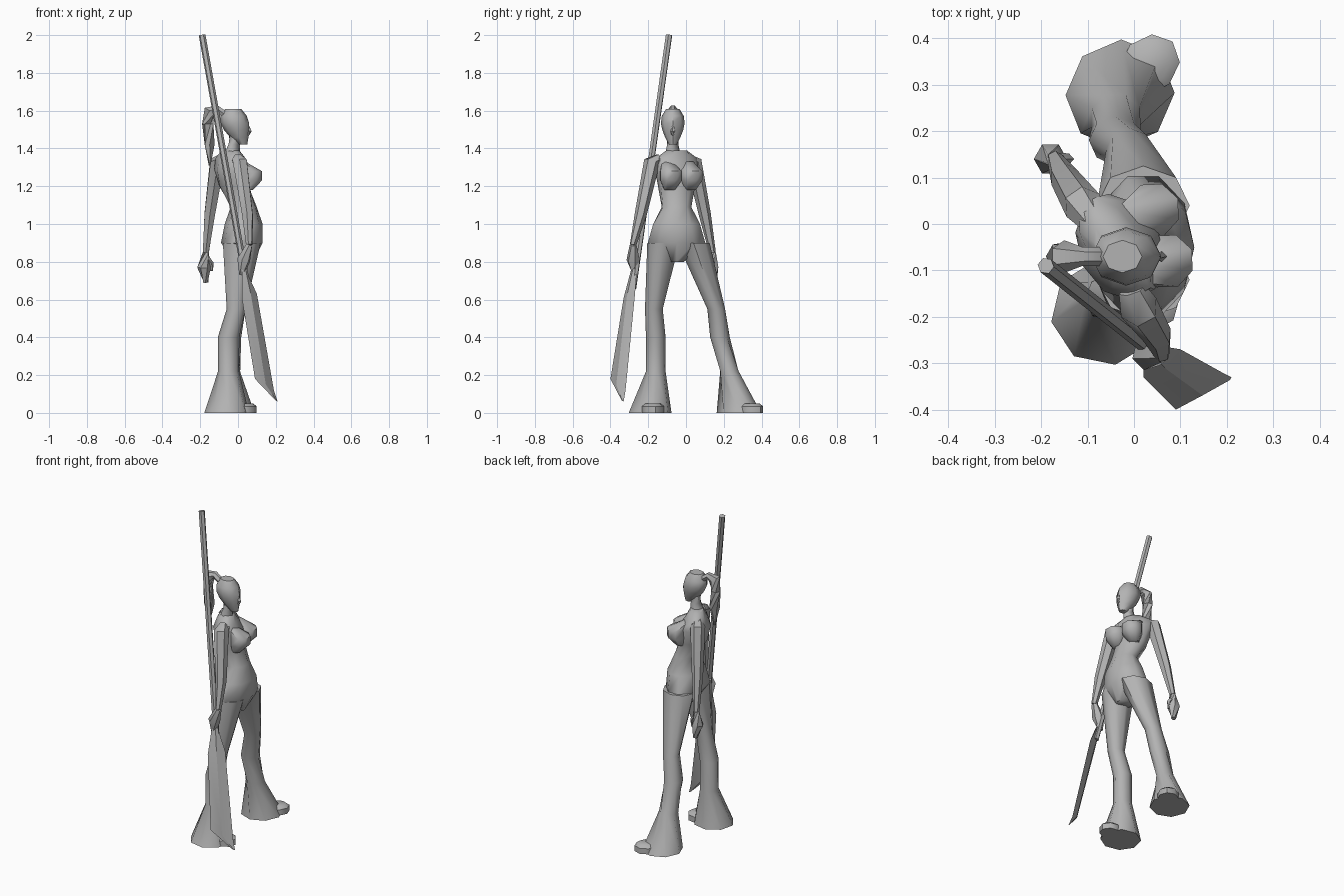
import bpy, bmesh, math
from mathutils import Vector, Matrix

cube = bpy.data.objects.get("Cube")
if cube:
    bpy.data.objects.remove(cube)

grey = bpy.data.materials.new("plain grey")
grey.use_nodes = True
shade = (0.45, 0.45, 0.45, 1)
grey.diffuse_color = shade
grey.node_tree.nodes["Principled BSDF"].inputs["Base Color"].default_value = shade


def skin(name, rings, crease=50):
    """Bridge rings of points, cap both ends and shade the result."""
    bm = bmesh.new()
    loops = [[bm.verts.new(point) for point in ring] for ring in rings]
    for lower, upper in zip(loops, loops[1:]):
        for i in range(len(lower)):
            bm.faces.new((lower[i - 1], lower[i], upper[i], upper[i - 1]))
    bm.faces.new(loops[0])
    bm.faces.new(loops[-1])
    bmesh.ops.recalc_face_normals(bm, faces=bm.faces)
    mesh = bpy.data.meshes.new(name)
    bm.to_mesh(mesh)
    bm.free()
    mesh.materials.append(grey)
    part = bpy.data.objects.new(name, mesh)
    bpy.context.collection.objects.link(part)
    bpy.ops.object.select_all(action="DESELECT")
    part.select_set(True)
    bpy.context.view_layer.objects.active = part
    bpy.ops.object.shade_smooth_by_angle(angle=math.radians(crease))


def ellipse(centre, rotation, depth, width, sides):
    """One oval cross-section turned by a rotation matrix."""
    angles = [math.tau * i / sides for i in range(sides)]
    return [Vector(centre) + rotation @ Vector((depth * math.cos(a), width * math.sin(a), 0))
            for a in angles]


def loft(name, sections, sides=8):
    """Level sections: centre, depth radius, width radius, yaw in degrees."""
    skin(name, [ellipse(centre, Matrix.Rotation(math.radians(yaw), 3, "Z"), depth, width, sides)
                for centre, depth, width, yaw in sections])


def tube(name, path, radii, sides=6):
    """Round sections set square to a path."""
    points = [Vector(point) for point in path]
    rings = []
    for i, radius in enumerate(radii):
        heading = points[min(i + 1, len(points) - 1)] - points[max(i - 1, 0)]
        turn = heading.to_track_quat("Z", "Y").to_matrix()
        rings.append(ellipse(points[i], turn, radius, radius, sides))
    skin(name, rings)


# Torso: x, z, depth and width, twisting steadily above the waist
torso = []
for x, z, depth, width in (
        (0.03, 0.8, 0.05, 0.04), (0.02, 0.9, 0.11, 0.16), (0.03, 1, 0.1, 0.13),
        (0.03, 1.09, 0.07, 0.08), (-0.02, 1.2, 0.08, 0.1), (-0.03, 1.29, 0.09, 0.12),
        (-0.04, 1.35, 0.06, 0.12), (-0.04, 1.39, 0.04, 0.06)):
    torso.append(((x, -0.05, z), depth, width, 90 * max(0, z - 1)))
loft("torso", torso, 10)

# Bust: shallow rounded forms that merge into the chest
for side, x, y in (("right", 0.07, -0.08), ("left", 0.04, 0.03)):
    bust = []
    for step, radius in enumerate((0.03, 0.06, 0.06, 0.03)):
        setback = 0.06 if step == 3 else 0.02 if step == 0 else 0
        bust.append(((x - setback, y - setback / 3, 1.18 + 0.05 * step), radius, radius, 25))
    loft(side + "_bust", bust)

# Neck, head and nose, with the face tapering forward to the chin
neck_base = Vector((-0.03, -0.07, 1.37))
tube("neck", [neck_base, (-0.02, -0.07, 1.42), (-0.02, -0.07, 1.48)], (0.04, 0.03, 0.03), 8)
head = []
for level, width in enumerate((0.02, 0.04, 0.055, 0.063, 0.058, 0.035)):
    x = 0.05 * (1 - level / 5) ** 2 - 0.025
    head.append(((x, -0.07, 1.42 + 0.038 * level), 1.2 * width, width, 0))
loft("head", head)
tube("nose", [(0.05, -0.07, 1.53), (0.06, -0.07, 1.49), (0.05, -0.07, 1.47)],
     (0.005, 0.012, 0.008), 4)

# Ponytail: rises off the crown and hangs straight down
hair_path = [(x, -0.07, z) for x, z in (
    (-0.07, 1.58), (-0.11, 1.61), (-0.15, 1.6), (-0.16, 1.53), (-0.15, 1.42), (-0.15, 1.31))]
tube("ponytail", hair_path, (0.02, 0.02, 0.035, 0.03, 0.03, 0.005))


def arm(side, shoulder, elbow, wrist, palm, fingertip):
    """Arm capped toward the neck, then a mitten hand."""
    cap = Vector(shoulder).lerp(neck_base, 0.35)
    tube(side + "_arm", [cap, shoulder, elbow, wrist], (0.03, 0.043, 0.032, 0.018))
    tube(side + "_hand", [wrist, palm, fingertip], (0.018, 0.036, 0.014))


arm("right", (0.01, -0.18, 1.33), (0.05, -0.24, 1.05), (0.06, -0.28, 0.89),
    (0.03, -0.28, 0.81), (0.02, -0.27, 0.73))
arm("left", (-0.11, 0.04, 1.33), (-0.15, 0.1, 1.05), (-0.17, 0.14, 0.85),
    (-0.18, 0.14, 0.77), (-0.17, 0.15, 0.69))
tube("left_thumb", [(-0.17, 0.14, 0.83), (-0.14, 0.14, 0.79), (-0.14, 0.14, 0.75)],
     (0.014, 0.012, 0.007), 4)


def leg(side, yaw, hip, knee, calf, ankle, hem):
    """Trouser leg flaring to the ground, with a low shoe tip ahead of it."""
    heights = (0.9, 0.55, 0.4, 0.22, 0)
    depths = (0.1, 0.05, 0.057, 0.056, 0.12)
    widths = (0.085, 0.047, 0.052, 0.052, 0.115)
    yaws = (0, 0, 0, yaw / 2, yaw)
    centres = [(x, y, z) for (x, y), z in zip((hip, knee, calf, ankle, hem), heights)]
    loft(side + "_leg", list(zip(centres, depths, widths, yaws)))
    forward = Matrix.Rotation(math.radians(yaw), 3, "Z") @ Vector((0.09, 0, 0))
    toe = Vector(centres[-1]) + forward
    rise = Vector((0, 0, 0.05))
    loft(side + "_shoe", [(toe, 0.07, 0.06, yaw), (toe + rise * 0.7, 0.07, 0.06, yaw),
                          (toe + rise, 0.05, 0.04, yaw)])


leg("right", 10, (0.02, -0.12), (-0.01, -0.17), (-0.05, -0.16), (-0.05, -0.16), (-0.06, -0.19))
leg("left", 45, (0.02, 0.04), (-0.01, 0.16), (-0.04, 0.18), (-0.04, 0.23), (-0.03, 0.28))

# Polearm shaft
tube("shaft", [(-0.19, -0.09, 2), (0.05, -0.28, 0.66)], (0.018, 0.018))

# Blade: diamond sections from a back edge to a front edge, ending in a point
blade = []
for back, front, thickness in (
        ((0.02, -0.29, 0.76), (0.04, -0.26, 0.76), 0.012),
        ((0.02, -0.33, 0.61), (0.1, -0.27, 0.63), 0.016),
        ((0.09, -0.4, 0.18), (0.19, -0.32, 0.12), 0.012),
        ((0.2, -0.34, 0.065), (0.21, -0.33, 0.06), 0.002)):
    back, front = Vector(back), Vector(front)
    bulge = (front - back).cross(Vector((0, 0, 1))).normalized() * thickness
    middle = back.lerp(front, 0.5)
    blade.append([back, middle + bulge, front, middle - bulge])
skin("blade", blade, 25)
